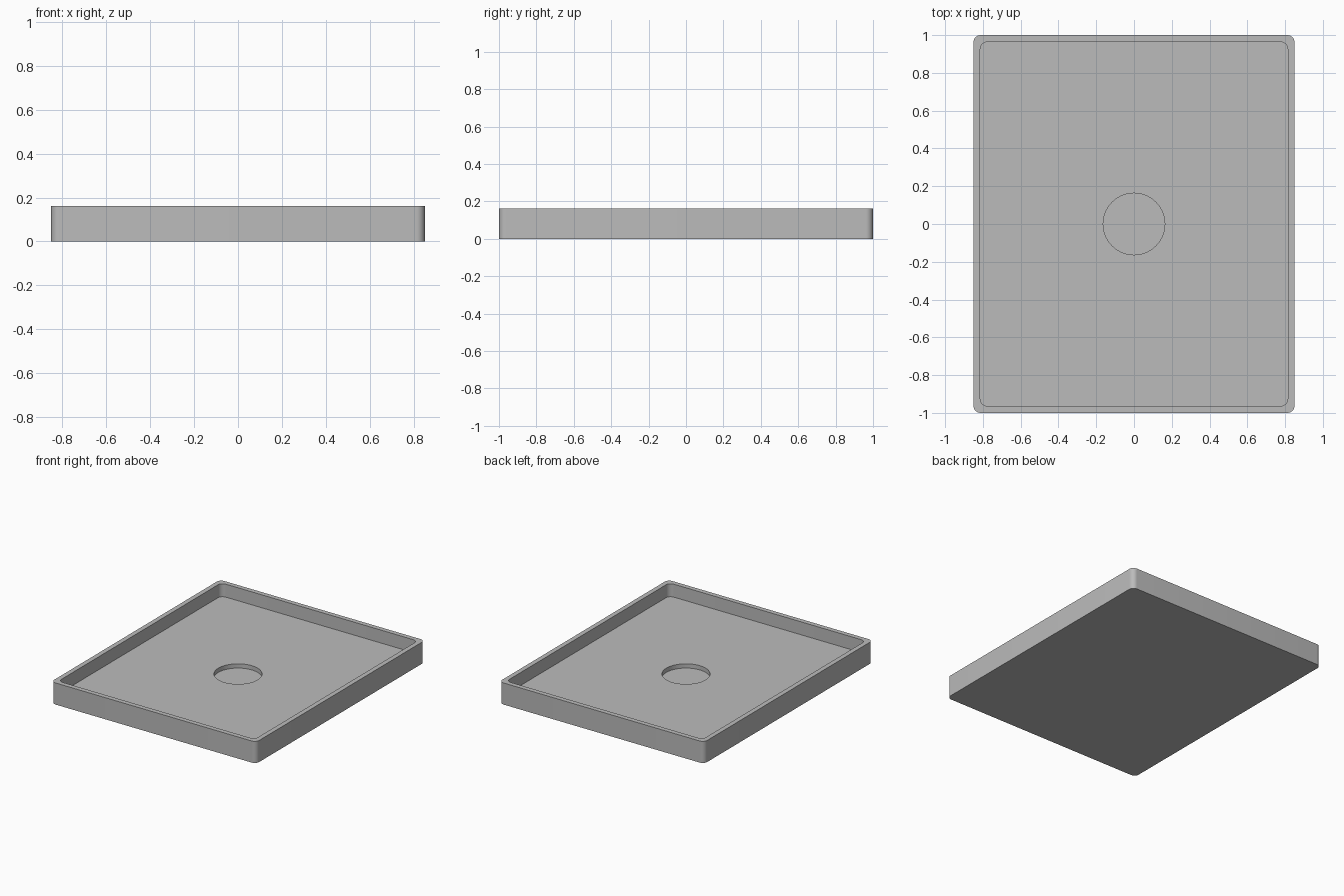
import bpy, bmesh, math

cube = bpy.data.objects.get("Cube")
if cube:
    bpy.data.objects.remove(cube, do_unlink=True)

HALF_X, HALF_Y, HEIGHT = 0.85, 1.0, 0.162
WALL, CORNER = 0.036, 0.038
FLOOR_Z, RECESS_Z, RECESS_R = 0.065, 0.033, 0.163
ARC_STEPS, CIRCLE_STEPS = 10, 64


def rounded_rect(hx, hy, r):
    """Counter-clockwise outline with round corners."""
    pts = []
    for q, (sx, sy) in enumerate([(1, 1), (-1, 1), (-1, -1), (1, -1)]):
        for i in range(ARC_STEPS + 1):
            a = (q + i / ARC_STEPS) * math.pi / 2
            pts.append((sx * (hx - r) + r * math.cos(a), sy * (hy - r) + r * math.sin(a)))
    return pts


def circle(r):
    return [(r * math.cos(t), r * math.sin(t))
            for t in (math.tau * i / CIRCLE_STEPS for i in range(CIRCLE_STEPS))]


bm = bmesh.new()


def ring(pts, z):
    return [bm.verts.new((x, y, z)) for x, y in pts]


def bridge(a, b):
    for i in range(len(a)):
        j = (i + 1) % len(a)
        bm.faces.new((a[i], a[j], b[j], b[i]))


def ring_edges(vs):
    return [bm.edges.get((v, vs[(i + 1) % len(vs)])) for i, v in enumerate(vs)]


outer = rounded_rect(HALF_X, HALF_Y, CORNER)
inner = rounded_rect(HALF_X - WALL, HALF_Y - WALL, CORNER)

# Outer wall, rim and inner wall
base, rim_out = ring(outer, 0), ring(outer, HEIGHT)
rim_in, floor = ring(inner, HEIGHT), ring(inner, FLOOR_Z)
bridge(base, rim_out)
bridge(rim_out, rim_in)
bridge(rim_in, floor)
bm.faces.new(base[::-1])

# Round recess in the floor
lip, bottom = ring(circle(RECESS_R), FLOOR_Z), ring(circle(RECESS_R), RECESS_Z)
bridge(lip, bottom)
bm.faces.new(bottom)

# Floor around the recess
bmesh.ops.triangle_fill(bm, use_beauty=True, use_dissolve=False,
                        edges=ring_edges(floor) + ring_edges(lip), normal=(0, 0, 1))
bmesh.ops.recalc_face_normals(bm, faces=bm.faces[:])

mesh = bpy.data.meshes.new("tray")
bm.to_mesh(mesh)
bm.free()
tray = bpy.data.objects.new("tray", mesh)
bpy.context.collection.objects.link(tray)

# Plain grey finish
grey = bpy.data.materials.new("plain grey")
grey.use_nodes = True
colour = (0.5, 0.5, 0.5, 1)
grey.diffuse_color = colour
grey.node_tree.nodes["Principled BSDF"].inputs["Base Color"].default_value = colour
mesh.materials.append(grey)

bpy.ops.object.select_all(action='DESELECT')
tray.select_set(True)
bpy.context.view_layer.objects.active = tray
bpy.ops.object.shade_smooth_by_angle(angle=math.radians(30))
